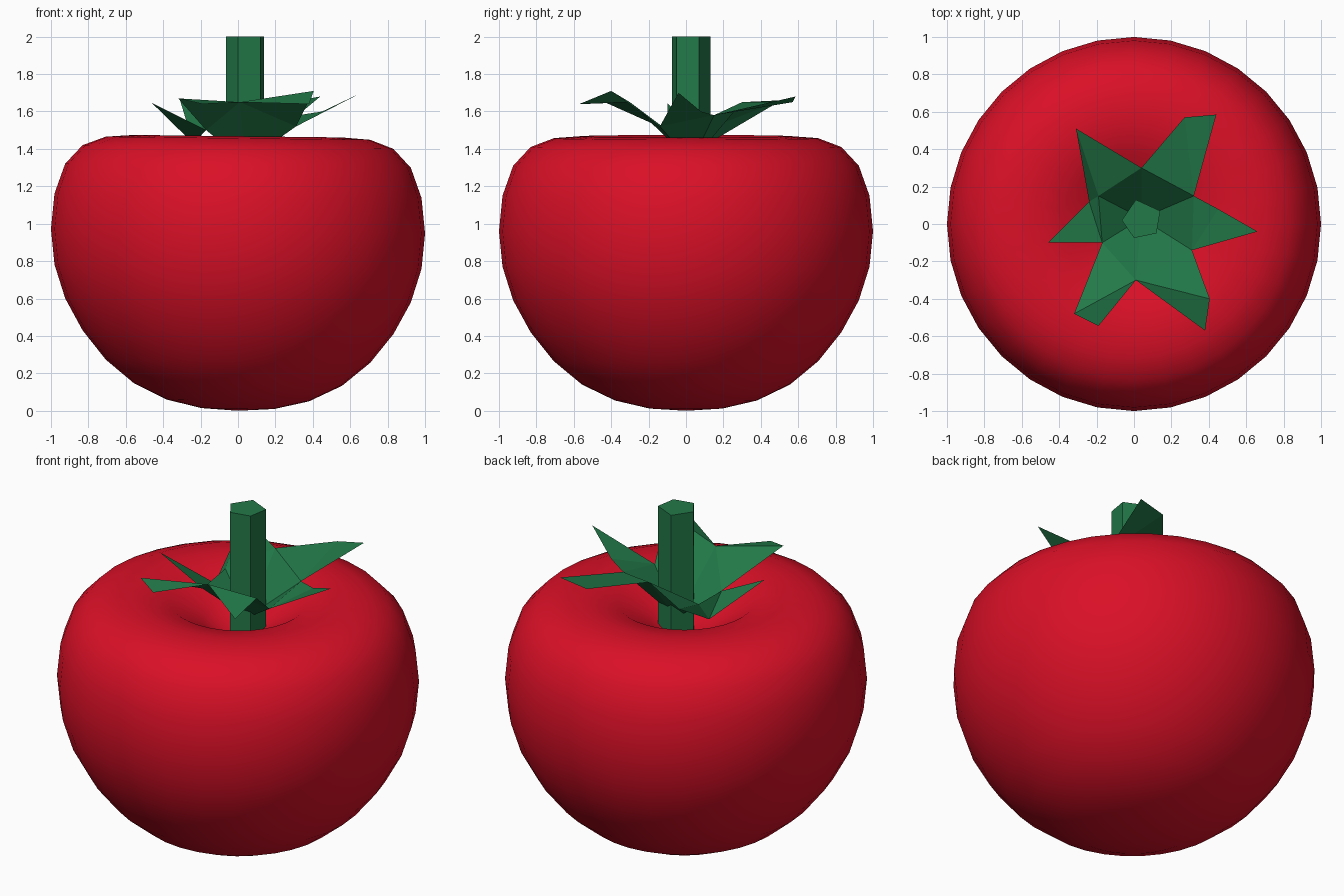
import bpy, bmesh, math
from mathutils import Vector

if "Cube" in bpy.data.objects:
    bpy.data.objects.remove(bpy.data.objects["Cube"])


def material(name, rgb):
    m = bpy.data.materials.new(name)
    m.diffuse_color = (*rgb, 1)
    m.use_nodes = True
    m.node_tree.nodes["Principled BSDF"].inputs["Base Color"].default_value = m.diffuse_color
    return m


def make_object(name, bm, mat):
    me = bpy.data.meshes.new(name)
    bm.to_mesh(me)
    bm.free()
    me.materials.append(mat)
    ob = bpy.data.objects.new(name, me)
    bpy.context.collection.objects.link(ob)
    return ob


red = material("tomato red", (0.70, 0.005, 0.02))
green = material("leaf green", (0.016, 0.19, 0.065))

# Fruit: a sphere-like profile (radius, height) with a dimple at the top, revolved in 32 steps
profile = [(0.195, 0.012), (0.38, 0.055), (0.556, 0.14), (0.707, 0.265), (0.831, 0.42),
           (0.924, 0.59), (0.981, 0.77), (1.0, 0.96), (0.981, 1.15), (0.924, 1.31),
           (0.831, 1.41), (0.707, 1.457), (0.556, 1.468), (0.38, 1.43), (0.195, 1.31)]
N = 32
bm = bmesh.new()
rings = []
for r, z in profile:
    ring = []
    for i in range(N):
        a = 2 * math.pi * i / N
        x, y = r * math.cos(a), r * math.sin(a)
        ring.append(bm.verts.new((x, y, z - 0.012 * x)))  # slight lean to the right
    rings.append(ring)
bottom = bm.verts.new((0, 0, 0))
dimple = bm.verts.new((0, 0, 1.2))
for i in range(N):
    j = (i + 1) % N
    bm.faces.new((bottom, rings[0][j], rings[0][i]))
    bm.faces.new((dimple, rings[-1][i], rings[-1][j]))
    for lo, hi in zip(rings, rings[1:]):
        bm.faces.new((lo[i], lo[j], hi[j], hi[i]))
for f in bm.faces:
    f.smooth = True
make_object("fruit", bm, red)

# Stem: five-sided prism rising out of the dimple
section = [(0.01, 0.13), (-0.065, 0.02), (0.0, -0.075), (0.12, -0.05), (0.14, 0.07)]
bm = bmesh.new()
low = [bm.verts.new((x, y, 1.2)) for x, y in section]
high = [bm.verts.new((x, y, 2.0)) for x, y in section]
bm.faces.new(high)
bm.faces.new(low[::-1])
for i in range(5):
    j = (i + 1) % 5
    bm.faces.new((low[i], low[j], high[j], high[i]))
make_object("stem", bm, green)

# Leaves: a thin six-pointed cup; notches between the leaves, counter-clockwise from the right
east_n, east_s = (0.32, 0.15, 1.58), (0.31, -0.14, 1.52)
north, south = (0.04, 0.30, 1.65), (0.01, -0.30, 1.65)
west_n, west_s = (-0.19, 0.15, 1.52), (-0.17, -0.10, 1.50)
west_low = (-0.24, 0.12, 1.43)
notches = [east_n, north, west_n, west_s, south, east_s]
centre = (0.04, 0.03, 1.33)

# Each leaf is a fan of triangles around its first point
leaves = [
    [east_n, (0.44, 0.585, 1.68), (0.27, 0.57, 1.65), north],
    [west_n, north, (-0.31, 0.51, 1.66), west_low],
    [west_s, west_n, west_low, (-0.46, -0.10, 1.645)],
    [south, west_s, (-0.32, -0.48, 1.67), (-0.19, -0.545, 1.64)],
    [south, (0.38, -0.57, 1.64), (0.405, -0.40, 1.71), east_s],
    [east_s, (0.66, -0.04, 1.70), (0.45, 0.08, 1.60), east_n],
]
bm = bmesh.new()
shared = {}


def vert(p):
    if p not in shared:
        shared[p] = bm.verts.new(p)
    return shared[p]


def triangle(a, b, c):
    bm.faces.new((vert(c), vert(b), vert(a)))  # outside of the cup faces down


for a, b in zip(notches, notches[1:] + notches[:1]):
    triangle(centre, a, b)
for leaf in leaves:
    for b, c in zip(leaf[1:], leaf[2:]):
        triangle(leaf[0], b, c)
make_object("leaves", bm, green)
